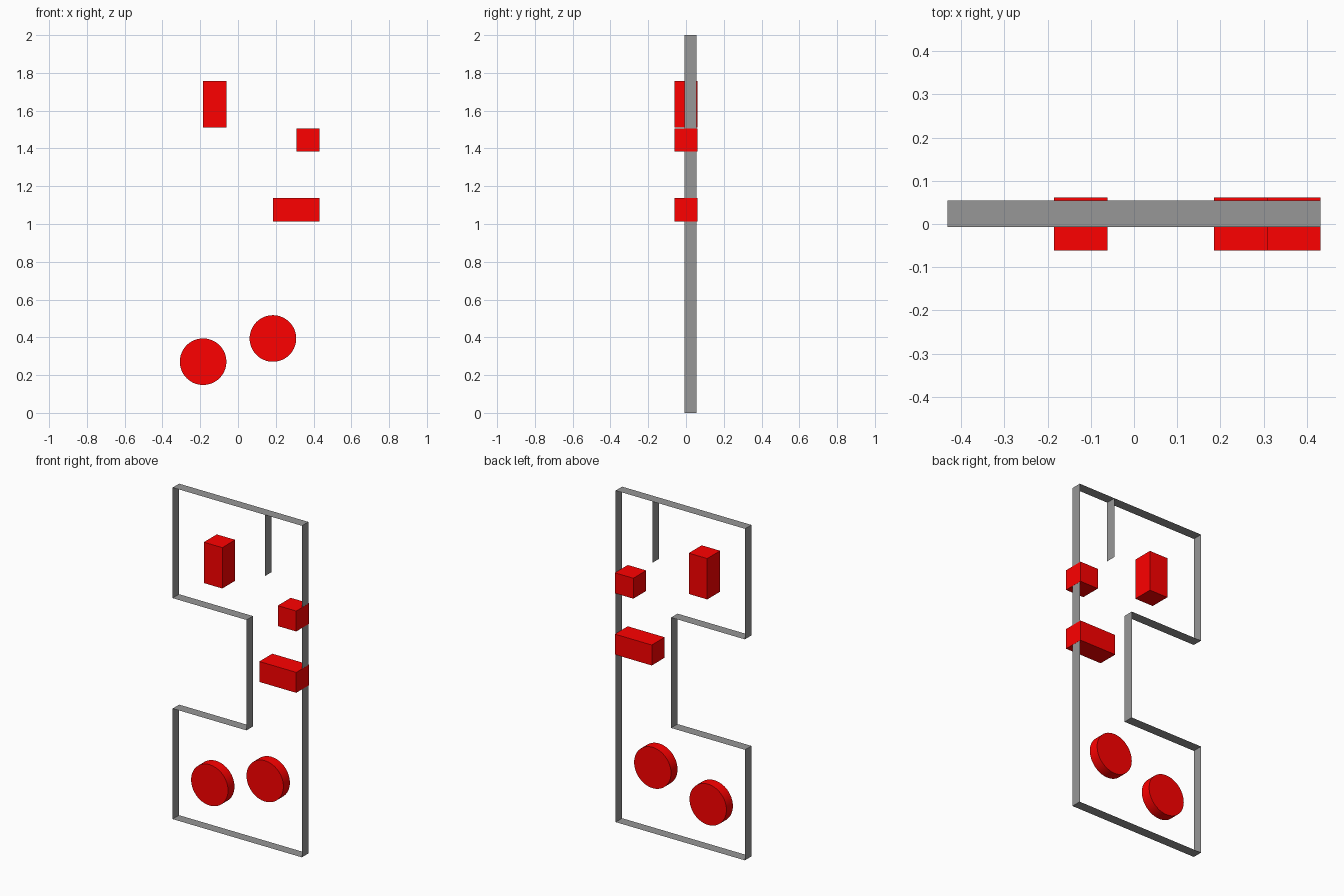
import bpy, math

if "Cube" in bpy.data.objects:
    bpy.data.objects.remove(bpy.data.objects["Cube"])

U = 0.1232            # grid step of the plan
Y0, Y1 = -0.007, 0.0545   # depth range of walls and discs


def material(name, r, g, b):
    m = bpy.data.materials.new(name)
    m.diffuse_color = (r, g, b, 1)
    m.use_nodes = True
    m.node_tree.nodes["Principled BSDF"].inputs["Base Color"].default_value = m.diffuse_color
    return m


red = material("red", 1.0, 0.0, 0.0)
dark_grey = material("dark_grey", 0.31, 0.31, 0.31)


def ribbon(name, path, closed=False):
    """Paper-thin wall: a path in XZ swept along Y."""
    n = len(path)
    verts = [(x, y, z) for y in (Y0, Y1) for x, z in path]
    faces = [(i, (i + 1) % n, n + (i + 1) % n, n + i)
             for i in range(n if closed else n - 1)]
    me = bpy.data.meshes.new(name)
    me.from_pydata(verts, [], faces)
    me.materials.append(dark_grey)
    ob = bpy.data.objects.new(name, me)
    bpy.context.collection.objects.link(ob)


def block(name, x, z, w, h):
    bpy.ops.mesh.primitive_cube_add(size=1, location=(x, 0, z))
    ob = bpy.context.object
    ob.name = name
    ob.scale = (w, U, h)
    bpy.ops.object.transform_apply(location=False, rotation=False, scale=True)
    ob.data.materials.append(red)


def disc(name, x, z):
    bpy.ops.mesh.primitive_cylinder_add(
        vertices=64, radius=U, depth=Y1 - Y0,
        location=(x, (Y0 + Y1) / 2, z), rotation=(math.pi / 2, 0, 0))
    ob = bpy.context.object
    ob.name = name
    ob.data.materials.append(red)
    bpy.ops.object.shade_smooth_by_angle()


# Outer wall with the notch on the left, and the short inner wall
R, N = 3.5 * U, 0.5 * U
ribbon("outer_wall", [(-R, 0), (R, 0), (R, 2), (-R, 2),
                      (-R, 1.333), (N, 1.333), (N, 0.667), (-R, 0.667)], True)
ribbon("inner_wall", [(1.5 * U, 2), (1.5 * U, 2 - 3 * U)])

# Red furniture blocks; the right-hand pair sits just proud of the wall
P = 0.0005
block("tall_block", -U, 1.634, U, 2 * U)
block("small_block", 3 * U + P, 1.445, U, U)
block("wide_block", 2.5 * U + P, 1.075, 2 * U, U)

# Red round discs
disc("left_disc", -1.5 * U, 0.271)
disc("right_disc", 1.5 * U, 0.394)
